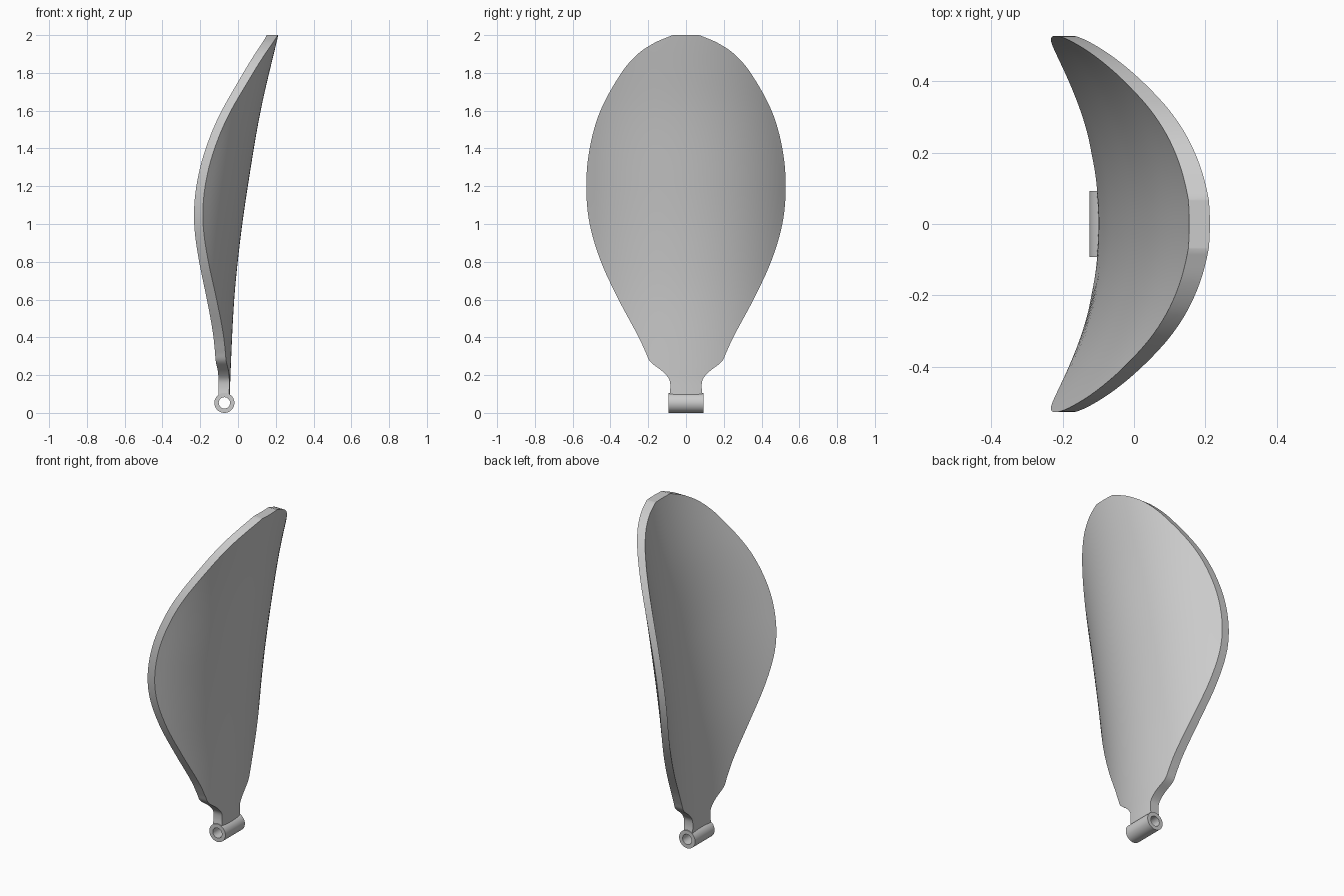
import bpy, bmesh, math

if "Cube" in bpy.data.objects:
    bpy.data.objects.remove(bpy.data.objects["Cube"], do_unlink=True)

grey = bpy.data.materials.new("plain_grey")
grey.use_nodes = True
grey.diffuse_color = (0.6, 0.6, 0.6, 1)
grey.node_tree.nodes["Principled BSDF"].inputs["Base Color"].default_value = (0.6, 0.6, 0.6, 1)

# Height and half width of the paddle outline
OUTLINE = [(0.09, 0.088), (0.14, 0.083), (0.18, 0.09), (0.22, 0.125), (0.27, 0.188),
           (0.32, 0.213), (0.4, 0.25), (0.6, 0.357), (0.8, 0.45), (1.0, 0.51), (1.2, 0.528),
           (1.4, 0.51), (1.6, 0.453), (1.8, 0.342), (1.9, 0.255), (1.96, 0.165), (2.0, 0.07)]
# Height and x of the outer ridge line
RIDGE = [(0.09, -0.042), (0.2, -0.04), (0.6, -0.02), (0.9, 0.01), (1.2, 0.052),
         (1.6, 0.12), (2.0, 0.213)]
BEND = 0.73


def smooth_lookup(table, z):
    """Cubic interpolation through a table of points."""
    n = len(table)

    def slope(i):
        a, b = table[max(i - 1, 0)], table[min(i + 1, n - 1)]
        return (b[1] - a[1]) / (b[0] - a[0])
    i = next((k for k in range(n - 1) if z <= table[k + 1][0]), n - 2)
    (z0, v0), (z1, v1) = table[i], table[i + 1]
    h = z1 - z0
    t = (z - z0) / h
    return ((1 + 2 * t) * (1 - t) ** 2 * v0 + t * (1 - t) ** 2 * h * slope(i)
            + t * t * (3 - 2 * t) * v1 - t * t * (1 - t) * h * slope(i + 1))


def finish(bm, name):
    bmesh.ops.recalc_face_normals(bm, faces=bm.faces)
    mesh = bpy.data.meshes.new(name)
    bm.to_mesh(mesh)
    bm.free()
    obj = bpy.data.objects.new(name, mesh)
    bpy.context.collection.objects.link(obj)
    mesh.materials.append(grey)
    bpy.ops.object.select_all(action='DESELECT')
    obj.select_set(True)
    bpy.context.view_layer.objects.active = obj
    bpy.ops.object.shade_smooth_by_angle(angle=math.radians(35))
    return obj


def bridge(bm, a, b):
    for i in range(len(a)):
        j = (i + 1) % len(a)
        bm.faces.new((a[i], a[j], b[j], b[i]))


# Curved blade and neck: stacked crescent sections
bm = bmesh.new()
COLS = 32
heights = []
for (z0, _), (z1, _) in zip(OUTLINE, OUTLINE[1:]):
    heights += [z0 + (z1 - z0) * k / 6 for k in range(6)]
heights.append(OUTLINE[-1][0])
rings = []
for z in heights:
    w, ridge = smooth_lookup(OUTLINE, z), smooth_lookup(RIDGE, z)
    outer, inner = [], []
    for k in range(COLS + 1):
        y = w * (2 * k / COLS - 1)
        x = ridge - BEND + math.sqrt(BEND ** 2 - y * y)
        thick = 0.058 - 0.03 * abs(y) ** 1.5
        outer.append(bm.verts.new((x, y, z)))
        inner.append(bm.verts.new((x - thick, y, z)))
    rings.append(outer + inner[::-1])
for a, b in zip(rings, rings[1:]):
    bridge(bm, a, b)
for ring in (rings[0], rings[-1]):
    half = COLS + 1
    for k in range(COLS):
        bm.faces.new((ring[k], ring[k + 1], ring[2 * half - 2 - k], ring[2 * half - 1 - k]))
finish(bm, "blade")

# Hinge barrel: a tube along y
bm = bmesh.new()
SIDES = 48
profile = [(0.053, -0.092), (0.053, 0.092), (0.03, 0.092), (0.03, -0.092)]
loops = [[bm.verts.new((-0.072 + r * math.cos(math.tau * k / SIDES), y,
                        0.053 + r * math.sin(math.tau * k / SIDES))) for k in range(SIDES)]
         for r, y in profile]
for i in range(4):
    bridge(bm, loops[i], loops[(i + 1) % 4])
finish(bm, "hinge_barrel")
